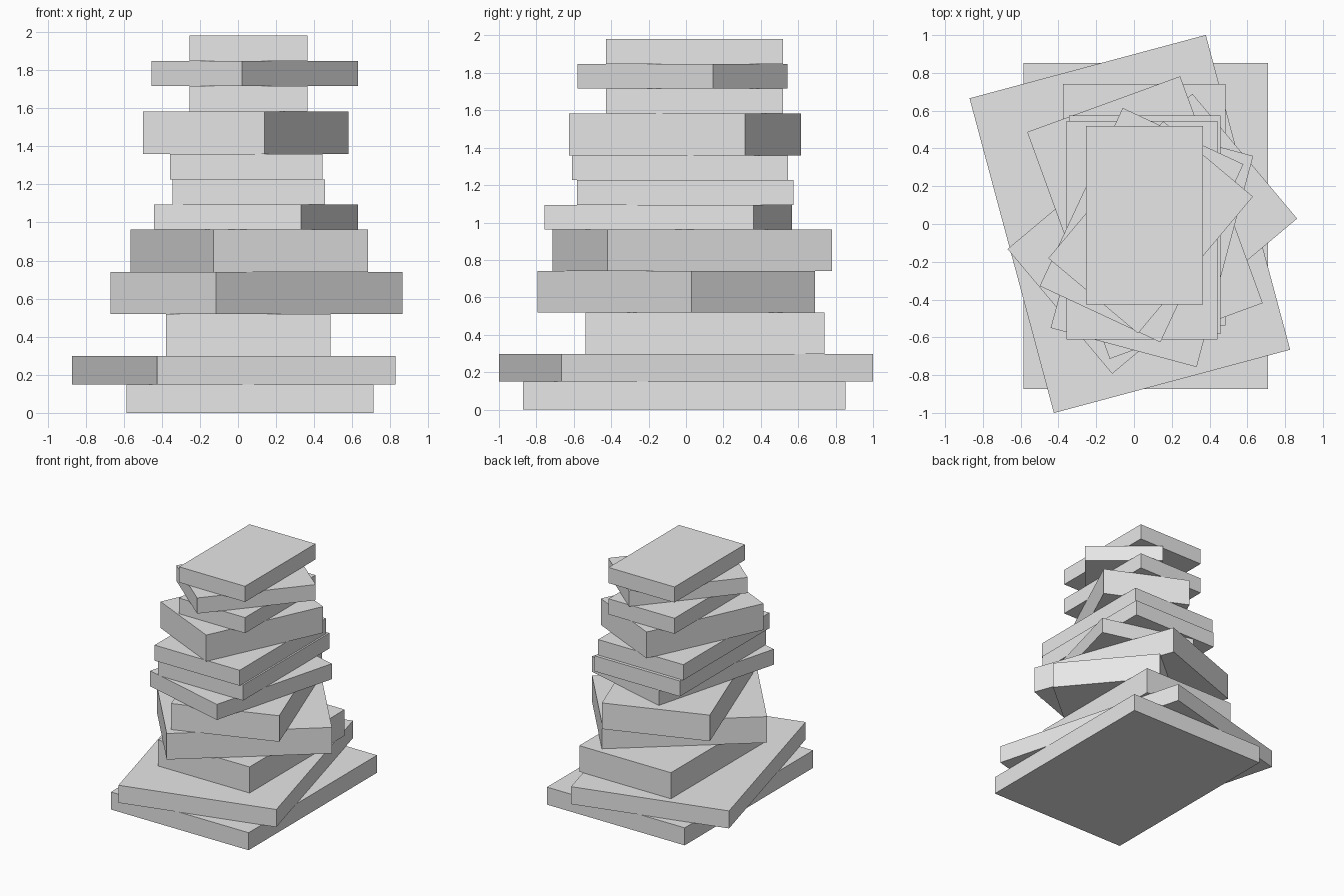
import bpy
import bmesh
from math import radians
from mathutils import Matrix

cube = bpy.data.objects.get("Cube")
if cube:
    bpy.data.objects.remove(cube, do_unlink=True)

# Single plain grey
grey = bpy.data.materials.new("light_grey")
grey.use_nodes = True
GREY = (0.8, 0.8, 0.8, 1.0)
grey.diffuse_color = GREY
grey.node_tree.nodes["Principled BSDF"].inputs["Base Color"].default_value = GREY

# Slab formats: width, depth, thickness
FORMATS = {
    "large": (1.295, 1.725, 0.149),
    "broad": (0.862, 1.278, 0.2215),
    "medium": (0.8, 1.157, 0.132),
    "thick": (0.705, 1.04, 0.224),
    "small": (0.62, 0.946, 0.133),
}

# Stack from the bottom up: format, centre x, centre y, turn in degrees
STACK = [
    ("large", 0.063, -0.01, 0),
    ("large", -0.022, 0, 15),
    ("broad", 0.054, 0.102, 0),
    ("broad", 0.097, -0.052, -50),
    ("broad", 0.058, 0.034, 20),
    ("medium", 0.095, -0.095, -15),
    ("medium", 0.057, -0.005, 0),
    ("medium", 0.043, -0.032, 0),
    ("thick", 0.04, -0.006, -25),
    ("small", 0.055, 0.046, 0),
    ("small", 0.088, -0.018, -40),
    ("small", 0.055, 0.046, 0),
]


def add_slab(name, size, location, turn):
    """Sharp-edged box lying flat, resting on its bottom face."""
    bm = bmesh.new()
    bmesh.ops.create_cube(bm, size=1, matrix=Matrix.Diagonal((*size, 1)))
    bmesh.ops.translate(bm, verts=bm.verts, vec=(0, 0, size[2] / 2))
    mesh = bpy.data.meshes.new(name)
    bm.to_mesh(mesh)
    bm.free()
    mesh.materials.append(grey)
    slab = bpy.data.objects.new(name, mesh)
    slab.location = location
    slab.rotation_euler.z = radians(turn)
    bpy.context.collection.objects.link(slab)


# Pile the slabs, each on top of the one below
z = 0
for i, (kind, x, y, turn) in enumerate(STACK, start=1):
    size = FORMATS[kind]
    add_slab(f"{kind}_slab_{i}", size, (x, y, z), turn)
    z += size[2]
